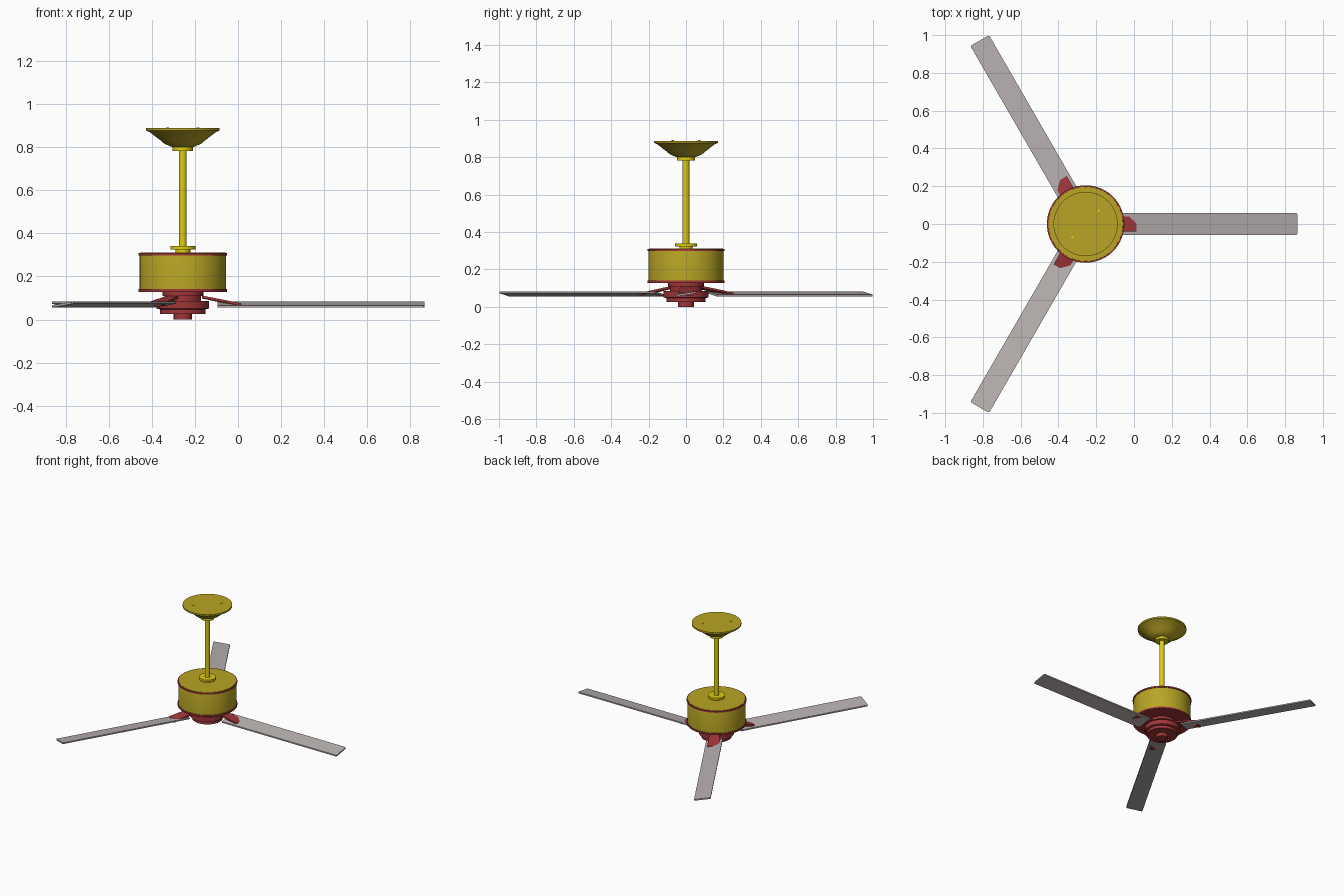
import bpy, bmesh, math
from mathutils import Matrix, Vector

if "Cube" in bpy.data.objects:
    bpy.data.objects.remove(bpy.data.objects["Cube"])

CX = -0.256          # fan axis
R_TIP, HALF_W = 1.1215, 0.057


def material(name, srgb):
    m = bpy.data.materials.new(name)
    lin = [((c / 255 + 0.055) / 1.055) ** 2.4 for c in srgb]
    m.diffuse_color = (*lin, 1)
    m.use_nodes = True
    m.node_tree.nodes["Principled BSDF"].inputs["Base Color"].default_value = m.diffuse_color
    return m


BRASS = material("dull brass", (184, 165, 36))
YELLOW = material("bright yellow", (222, 204, 14))
RED = material("dark red", (160, 54, 56))
GREY = material("blade grey", (184, 177, 176))


def finish(bm, name, mat, smooth=True):
    bmesh.ops.recalc_face_normals(bm, faces=bm.faces)
    me = bpy.data.meshes.new(name)
    bm.to_mesh(me)
    bm.free()
    me.materials.append(mat)
    ob = bpy.data.objects.new(name, me)
    bpy.context.collection.objects.link(ob)
    if smooth:
        bpy.ops.object.select_all(action='DESELECT')
        ob.select_set(True)
        bpy.context.view_layer.objects.active = ob
        bpy.ops.object.shade_smooth_by_angle(angle=math.radians(30))
    return ob


def lathe(name, profile, mat, center=(CX, 0), seg=64):
    """Revolve (radius, z) points; the ends are capped on the axis."""
    bm = bmesh.new()
    pts = [(0, profile[0][1])] + profile + [(0, profile[-1][1])]
    vs = [bm.verts.new((r, 0, z)) for r, z in pts]
    es = [bm.edges.new(p) for p in zip(vs, vs[1:])]
    bmesh.ops.spin(bm, geom=vs + es, cent=(0, 0, 0), axis=(0, 0, 1),
                   angle=2 * math.pi, steps=seg)
    bmesh.ops.remove_doubles(bm, verts=bm.verts, dist=1e-5)
    bmesh.ops.translate(bm, verts=bm.verts, vec=(*center, 0))
    return finish(bm, name, mat)


def slab(outline, height, thick):
    """Plate from an xy outline; height(x, y) gives its top surface."""
    bm = bmesh.new()
    top = [bm.verts.new((x, y, height(x, y))) for x, y in outline]
    low = [bm.verts.new((x, y, height(x, y) - thick)) for x, y in outline]
    bm.faces.new(top)
    bm.faces.new(low[::-1])
    n = len(outline)
    for i in range(n):
        j = (i + 1) % n
        bm.faces.new((top[i], low[i], low[j], top[j]))
    return bm


# ceiling canopy, its screws, and the down rod
lathe("canopy", [(0.17, 0.888), (0.17, 0.876), (0.155, 0.870), (0.105, 0.832),
                 (0.085, 0.815), (0.05, 0.80)], BRASS)
for i, s in enumerate((1, -1)):
    lathe(f"canopy_screw_{i}", [(0.007, 0.891), (0.007, 0.886)], YELLOW,
          (CX + 0.07 * s, 0.07 * s), 12)
lathe("rod_collar", [(0.047, 0.803), (0.047, 0.782)], YELLOW)
lathe("down_rod", [(0.018, 0.79), (0.018, 0.33)], YELLOW, seg=32)
lathe("rod_flange", [(0.058, 0.34), (0.058, 0.324), (0.035, 0.324),
                     (0.035, 0.30)], YELLOW)

# motor drum with red rims
lathe("motor_housing", [(0.197, 0.311), (0.2, 0.30), (0.2, 0.135)], BRASS)
lathe("top_rim", [(0.205, 0.309), (0.205, 0.298)], RED)
lathe("bottom_rim", [(0.205, 0.141), (0.205, 0.128)], RED)

# stepped hub under the motor
lathe("hub", [(0.095, 0.13), (0.095, 0.108), (0.085, 0.108), (0.085, 0.086),
              (0.121, 0.086), (0.121, 0.051), (0.105, 0.047), (0.105, 0.026),
              (0.042, 0.026), (0.042, 0.0)], RED)

# three pitched blades and their sloping brackets
ch = 0.006
blade_outline = [(0.16, -HALF_W), (R_TIP - ch, -HALF_W), (R_TIP, -HALF_W + ch),
                 (R_TIP, HALF_W - ch), (R_TIP - ch, HALF_W), (0.16, HALF_W)]
iron_outline = [(0.09, -0.025), (0.19, -0.04), (0.27, -0.04), (0.27, 0.04),
                (0.19, 0.04), (0.09, 0.025)]
for i in range(3):
    turn = Matrix.Translation((CX, 0, 0)) @ Matrix.Rotation(i * math.tau / 3, 4, 'Z')
    bm = slab(blade_outline, lambda x, y: 0.074 + 0.16 * y, 0.01)
    bm.transform(turn)
    finish(bm, f"blade_{i}", GREY, False)
    bm = slab(iron_outline, lambda x, y: 0.074 + 0.2 * (0.27 - x) - 0.04 * y, 0.012)
    bm.transform(turn)
    finish(bm, f"blade_bracket_{i}", RED, False)
